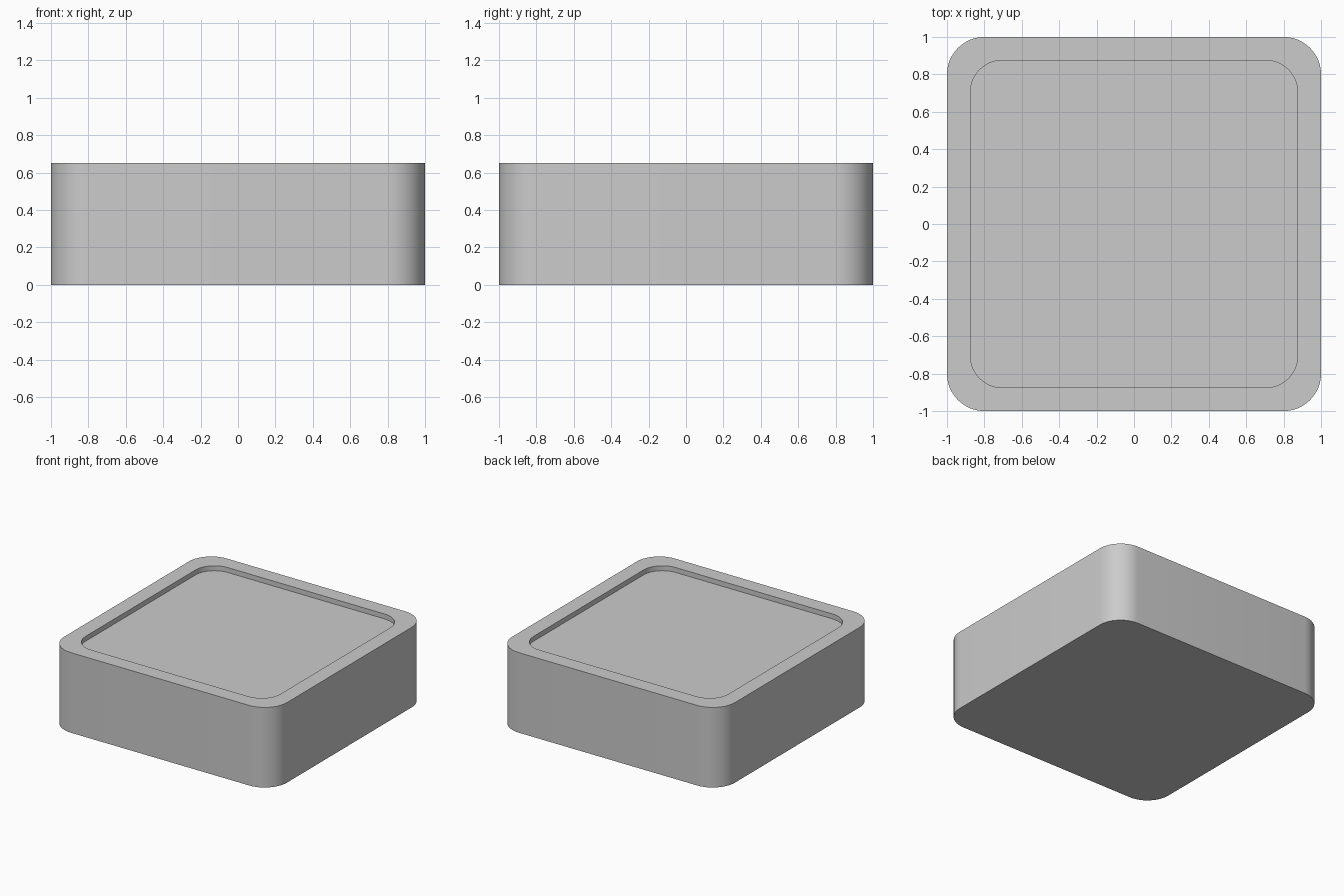
import bpy, bmesh
from math import cos, sin, pi, radians

if "Cube" in bpy.data.objects:
    bpy.data.objects.remove(bpy.data.objects["Cube"])

HEIGHT, DEPTH, STEPS = 0.65, 0.04, 12


def rounded_square(bm, half, radius, z):
    """Ring of vertices around a square with rounded corners."""
    ring = []
    for i, (sx, sy) in enumerate([(1, 1), (-1, 1), (-1, -1), (1, -1)]):
        for k in range(STEPS + 1):
            a = (i + k / STEPS) * pi / 2
            ring.append(bm.verts.new((sx * (half - radius) + radius * cos(a),
                                      sy * (half - radius) + radius * sin(a), z)))
    return ring


bm = bmesh.new()
# Outer wall, flat rim, then the shallow recess in the top
rings = [rounded_square(bm, 1.0, 0.2, 0),
         rounded_square(bm, 1.0, 0.2, HEIGHT),
         rounded_square(bm, 0.875, 0.17, HEIGHT),
         rounded_square(bm, 0.875, 0.17, HEIGHT - DEPTH)]
for lower, upper in zip(rings, rings[1:]):
    n = len(lower)
    for i in range(n):
        j = (i + 1) % n
        bm.faces.new((lower[i], lower[j], upper[j], upper[i]))

# Underside and recess floor
bm.faces.new(rings[0][::-1])
bm.faces.new(rings[-1])

mesh = bpy.data.meshes.new("recessed_block")
bm.to_mesh(mesh)
bm.free()
block = bpy.data.objects.new("recessed_block", mesh)
bpy.context.collection.objects.link(block)

# Smooth corners with crisp rims
bpy.context.view_layer.objects.active = block
block.select_set(True)
bpy.ops.object.shade_smooth_by_angle(angle=radians(30))
